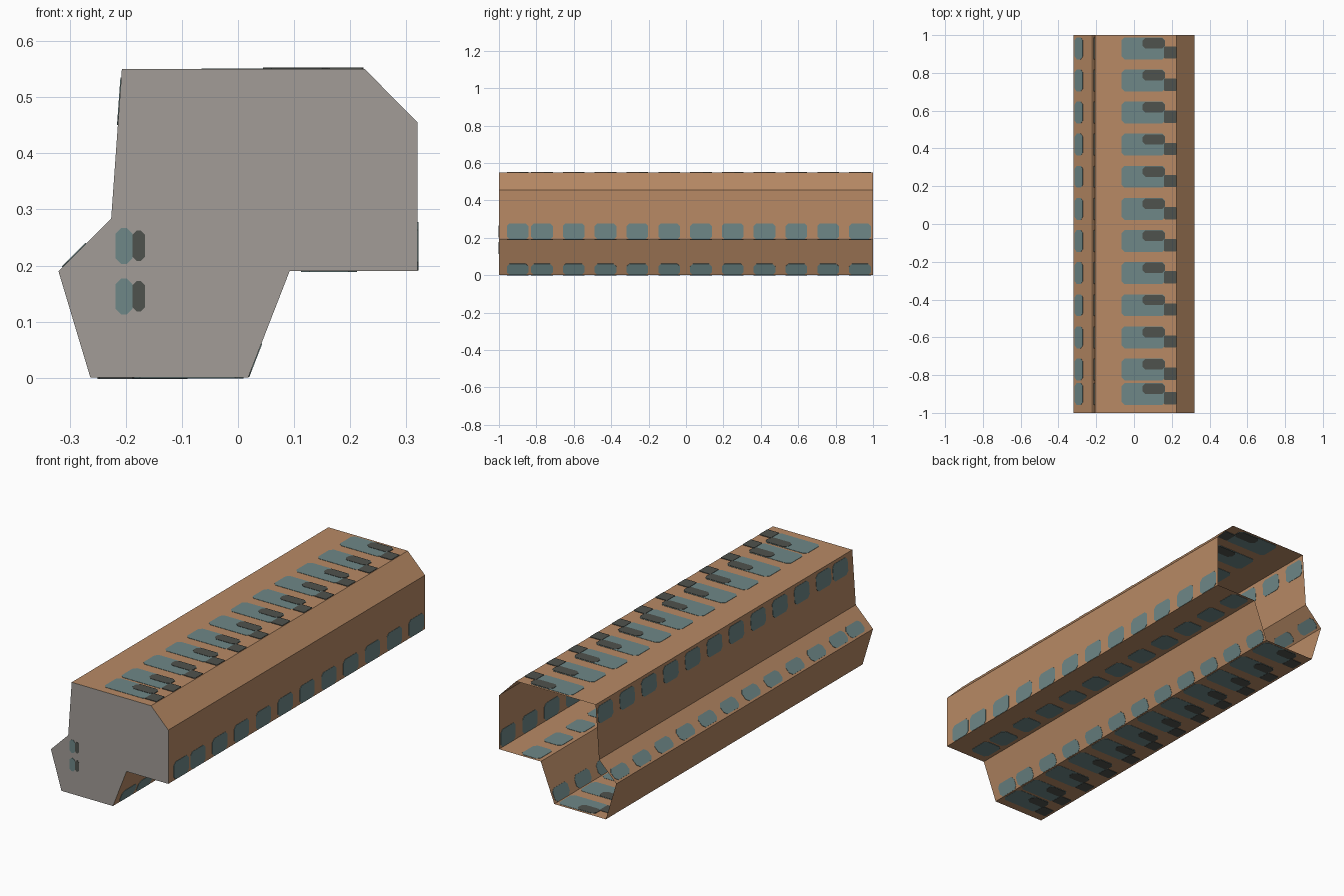
import bpy, bmesh
from mathutils import Vector

if "Cube" in bpy.data.objects:
    bpy.data.objects.remove(bpy.data.objects["Cube"])


def material(name, rgb):
    m = bpy.data.materials.new(name)
    m.diffuse_color = (*rgb, 1)
    m.use_nodes = True
    m.node_tree.nodes["Principled BSDF"].inputs["Base Color"].default_value = m.diffuse_color
    return m


BROWN = material("warm brown", (0.48, 0.255, 0.13))
GREY = material("warm grey", (0.36, 0.335, 0.31))
TEAL = material("dull teal", (0.156, 0.245, 0.245))
DARK = material("dark grey", (0.078, 0.084, 0.074))

# Cross-section (x, z), clockwise from the lower left
PROFILE = [(-0.263, 0), (-0.32, 0.19), (-0.226, 0.284), (-0.207, 0.55),
           (0.226, 0.55), (0.32, 0.455), (0.32, 0.19), (0.092, 0.19), (0.018, 0)]


def make(name, bm, mat):
    me = bpy.data.meshes.new(name)
    bm.to_mesh(me)
    bm.free()
    me.materials.append(mat)
    ob = bpy.data.objects.new(name, me)
    bpy.context.collection.objects.link(ob)
    return ob


# Long open shell
bm = bmesh.new()
front = [bm.verts.new((x, -1, z)) for x, z in PROFILE]
back = [bm.verts.new((x, 1, z)) for x, z in PROFILE]
n = len(PROFILE)
for i in range(n):
    j = (i + 1) % n
    bm.faces.new((front[i], back[i], back[j], front[j]))
bmesh.ops.recalc_face_normals(bm, faces=bm.faces)
make("long_shell", bm, BROWN)

# Front end cap, back stays open
bm = bmesh.new()
cap = bm.faces.new([bm.verts.new((x, -1, z)) for x, z in PROFILE])
if cap.normal.y > 0:
    cap.normal_flip()
cap.normal_update()
if cap.normal.y > 0:
    cap.normal_flip()
make("front_cap", bm, GREY)


def plate(bm, place, u0, u1, v0, v1, thick, r=0.015):
    """Thin plate with clipped corners, lying through the wall."""
    r = min(r, (u1 - u0) / 3, (v1 - v0) / 3)
    pts = [(u0 + r, v0), (u1 - r, v0), (u1, v0 + r), (u1, v1 - r),
           (u1 - r, v1), (u0 + r, v1), (u0, v1 - r), (u0, v0 + r)]
    lo = [bm.verts.new(place(u, v, -thick)) for u, v in pts]
    hi = [bm.verts.new(place(u, v, thick)) for u, v in pts]
    faces = [bm.faces.new(lo[::-1]), bm.faces.new(hi)]
    for i in range(8):
        j = (i + 1) % 8
        faces.append(bm.faces.new((lo[i], lo[j], hi[j], hi[i])))
    bmesh.ops.recalc_face_normals(bm, faces=faces)


def wall_placer(a, b):
    a, b = Vector((a[0], 0, a[1])), Vector((b[0], 0, b[1]))
    d = (b - a).normalized()
    nrm = Vector((d.z, 0, -d.x))
    return lambda u, v, h: a + d * u + Vector((0, v, 0)) + nrm * h


# Patch rows along the length
ROWS = [0.93 - 0.17 * i for i in range(11)] + [-0.9]


def patch_row(name, a, b, u0, u1, mat, v0=-0.058, v1=0.058, thick=0.0015, r=0.015):
    bm = bmesh.new()
    place = wall_placer(a, b)
    for y in ROWS:
        plate(bm, place, u0, u1, y + v0, y + v1, thick, r)
    make(name, bm, mat)


P = PROFILE
# Roof patches: teal with a stepped dark corner
patch_row("roof_patches", (0, 0.55), (1, 0.55), -0.065, 0.165, TEAL)
patch_row("roof_dark_inner", (0, 0.55), (1, 0.55), 0.045, 0.165, DARK, 0, 0.055, 0.003)
patch_row("roof_dark_outer", (0, 0.55), (1, 0.55), 0.16, 0.224, DARK, -0.055, 0.01, 0.003, 0.003)
# Floor patches, same pattern reversed
patch_row("floor_patches", (0, 0), (1, 0), -0.19, 0.01, TEAL, thick=0.001)
patch_row("floor_dark_inner", (0, 0), (1, 0), -0.19, -0.09, DARK, 0, 0.055, 0.002)
patch_row("floor_dark_outer", (0, 0), (1, 0), -0.25, -0.185, DARK, -0.055, 0.01, 0.002, 0.003)
# Wall patches
patch_row("right_wall_patches", P[6], P[5], 0.001, 0.088, TEAL)
patch_row("inner_slope_patches", P[8], P[7], 0.002, 0.066, TEAL)
patch_row("shelf_patches", P[7], P[6], 0.02, 0.12, TEAL)
patch_row("left_wall_patches", P[3], P[2], 0.015, 0.1, TEAL)
patch_row("left_slope_patches", P[1], P[2], 0.01, 0.07, TEAL)

# Two small spots on the front cap, half teal and half dark
on_cap = lambda u, v, h: Vector((u, -1 + h, v))
teal, dark = bmesh.new(), bmesh.new()
for z in (0.235, 0.145):
    plate(teal, on_cap, -0.218, -0.188, z - 0.032, z + 0.032, 0.0015)
    plate(dark, on_cap, -0.188, -0.166, z - 0.027, z + 0.027, 0.0015)
make("cap_spots_teal", teal, TEAL)
make("cap_spots_dark", dark, DARK)

# Seat everything on z = 0 and between y = -1 and 1
for ob in bpy.context.collection.objects:
    for v in ob.data.vertices:
        v.co.z = max(v.co.z, -0.002)
